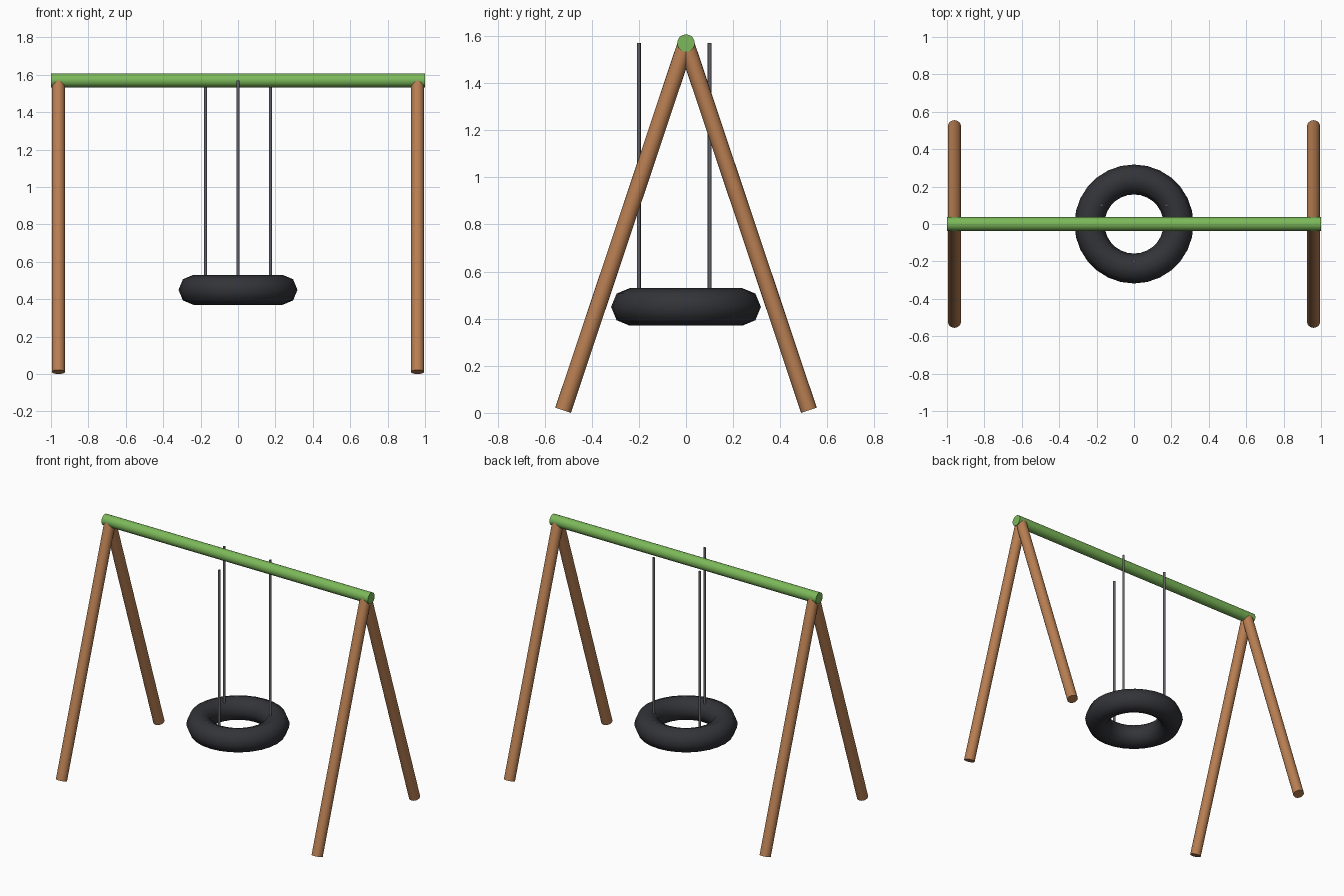
import bpy
import math
from mathutils import Vector

if "Cube" in bpy.data.objects:
    bpy.data.objects.remove(bpy.data.objects["Cube"])


def material(name, rgb):
    m = bpy.data.materials.new(name)
    m.diffuse_color = (*rgb, 1)
    m.use_nodes = True
    m.node_tree.nodes["Principled BSDF"].inputs["Base Color"].default_value = m.diffuse_color
    return m


wood = material("wood", (0.48, 0.21, 0.085))
green = material("green_paint", (0.20, 0.48, 0.10))
rubber = material("rubber", (0.033, 0.034, 0.04))
steel = material("steel", (0.12, 0.12, 0.14))


def finish(name, mat):
    ob = bpy.context.object
    ob.name = name
    ob.data.materials.append(mat)
    bpy.ops.object.shade_smooth_by_angle(angle=math.radians(50))
    return ob


def rod(name, start, end, radius, sides, mat):
    a, b = Vector(start), Vector(end)
    d = b - a
    bpy.ops.mesh.primitive_cylinder_add(
        vertices=sides, radius=radius, depth=d.length, location=(a + b) / 2,
        rotation=d.to_track_quat('Z', 'Y').to_euler())
    return finish(name, mat)


TOP = 1.57

# Top beam
rod("top_beam", (-1, 0, TOP), (1, 0, TOP), 0.037, 20, green)

# Splayed A-frame legs
for x, side in ((-0.96, "left"), (0.96, "right")):
    for y, end in ((-0.522, "front"), (0.522, "back")):
        rod(f"{end}_{side}_leg", (x, y, 0.011), (x, 0, TOP), 0.035, 20, wood)

# Tire seat
bpy.ops.mesh.primitive_torus_add(
    major_radius=0.238, minor_radius=0.08, major_segments=28,
    minor_segments=8, location=(0, 0, 0.45))
tire = finish("tire_seat", rubber)

# Three hanging rods, evenly spaced round the tire
for i in range(3):
    a = math.radians(30 + 120 * i)
    x, y = 0.2 * math.cos(a), 0.2 * math.sin(a)
    rod(f"hanger_{i + 1}", (x, y, 0.45), (x, y, TOP), 0.008, 10, steel)
